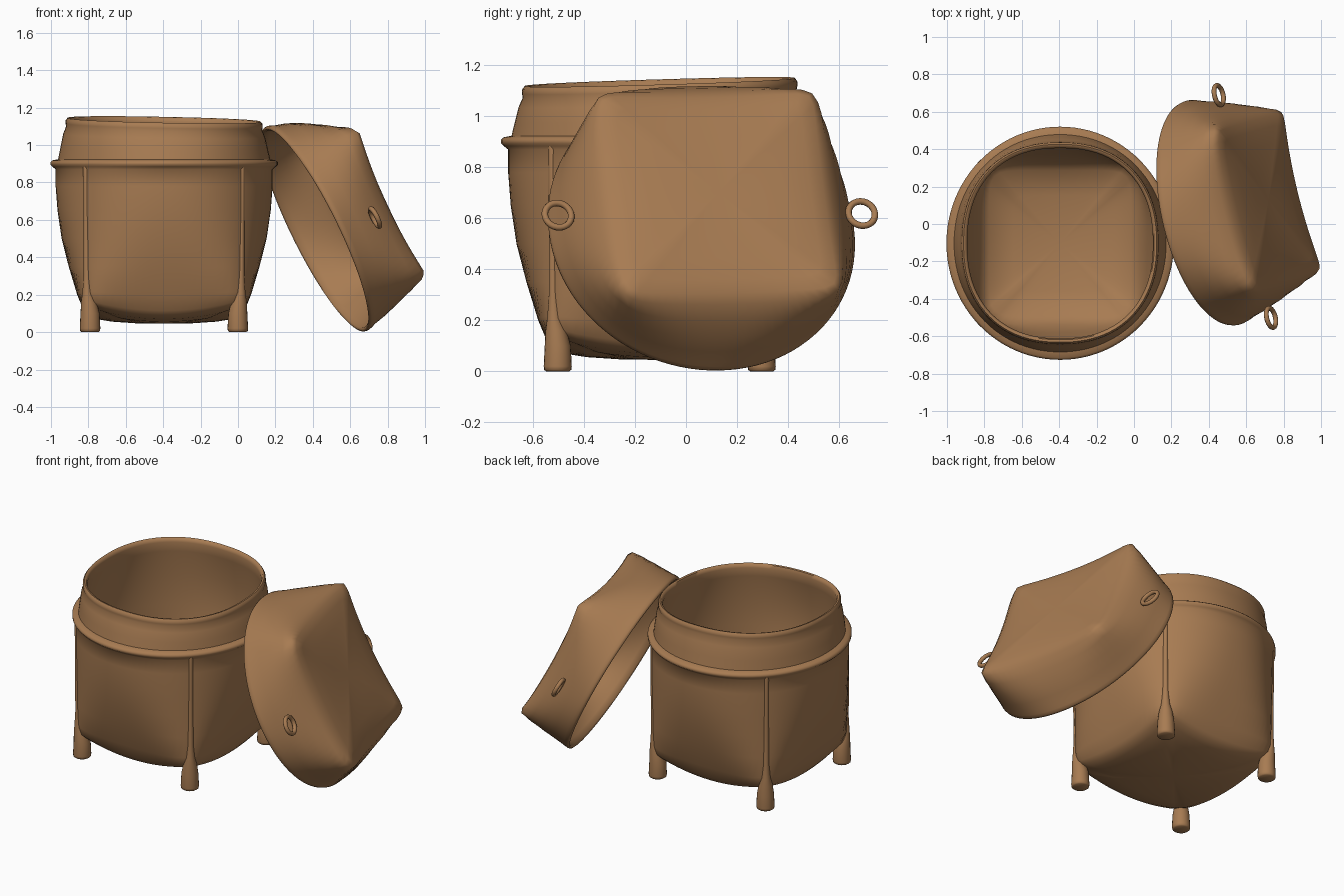
import bpy, bmesh, math
from mathutils import Matrix, Vector

if "Cube" in bpy.data.objects:
    bpy.data.objects.remove(bpy.data.objects["Cube"])

SEG = 96
tan_brown = bpy.data.materials.new("tan_brown")
tan_brown.diffuse_color = (0.39, 0.2, 0.085, 1)
tan_brown.use_nodes = True
tan_brown.node_tree.nodes["Principled BSDF"].inputs["Base Color"].default_value = tan_brown.diffuse_color


def finish(bm, name, matrix):
    bmesh.ops.recalc_face_normals(bm, faces=bm.faces)
    me = bpy.data.meshes.new(name)
    bm.to_mesh(me)
    bm.free()
    ob = bpy.data.objects.new(name, me)
    bpy.context.collection.objects.link(ob)
    me.materials.append(tan_brown)
    ob.matrix_world = matrix
    bpy.ops.object.select_all(action='DESELECT')
    ob.select_set(True)
    bpy.context.view_layer.objects.active = ob
    bpy.ops.object.shade_smooth_by_angle(angle=math.radians(60))
    return ob


def loft(levels, name, matrix, sy=1.0, tilt=None):
    """Rings of (z, side half width, corner half width, corner lift),
    blending from square to round; both ends close on the axis."""
    bm = bmesh.new()
    rings = []
    for z, a, c, lift in levels:
        if a == 0:
            rings.append([bm.verts.new((0, 0, z))])
            continue
        n = math.log(2) / math.log(a / c)
        ring = []
        for i in range(SEG):
            t = math.tau * i / SEG
            co, si = abs(math.cos(t)), abs(math.sin(t))
            r = a / (co ** n + si ** n) ** (1 / n)
            x, y = r * math.cos(t), r * math.sin(t) * sy
            zz = z + lift * (min(co, si) / max(co, si)) ** 2
            if tilt and z > 0.95:
                zz += (tilt[0] * x + tilt[1] * y) * min(1, (z - 0.95) / 0.12)
            ring.append(bm.verts.new((x, y, zz)))
        rings.append(ring)
    for p, q in zip(rings, rings[1:]):
        for i in range(SEG):
            j = (i + 1) % SEG
            if len(p) == 1:
                bm.faces.new((p[0], q[i], q[j]))
            elif len(q) == 1:
                bm.faces.new((p[i], p[j], q[0]))
            else:
                bm.faces.new((p[i], p[j], q[j], q[i]))
    return finish(bm, name, matrix)


# Basket: sagging square base, round flange and neck, hollow inside
basket_at = Matrix.Translation((-0.395, -0.103, 0))
loft([
    (0.045, 0, 0, 0), (0.047, 0.15, 0.13, 0.005), (0.056, 0.28, 0.26, 0.025),
    (0.07, 0.365, 0.352, 0.05), (0.088, 0.408, 0.396, 0.065),
    (0.115, 0.43, 0.41, 0.06), (0.2, 0.465, 0.413, 0.02), (0.35, 0.51, 0.415, 0),
    (0.5, 0.548, 0.416, 0), (0.65, 0.57, 0.418, 0), (0.78, 0.58, 0.419, 0),
    (0.87, 0.58, 0.419, 0), (0.884, 0.597, 0.424, 0), (0.895, 0.608, 0.43, 0),
    (0.908, 0.608, 0.43, 0), (0.918, 0.597, 0.422, 0), (0.924, 0.567, 0.405, 0),
    (0.98, 0.555, 0.4, 0), (1.05, 0.54, 0.393, 0), (1.09, 0.524, 0.384, 0),
    (1.106, 0.527, 0.387, 0), (1.123, 0.526, 0.386, 0), (1.135, 0.516, 0.38, 0),
    (1.132, 0.503, 0.372, 0), (1.11, 0.496, 0.367, 0), (1.05, 0.507, 0.372, 0),
    (0.9, 0.54, 0.388, 0), (0.7, 0.545, 0.39, 0), (0.5, 0.52, 0.388, 0),
    (0.3, 0.465, 0.385, 0), (0.18, 0.425, 0.378, 0.03), (0.13, 0.38, 0.35, 0.05),
    (0.095, 0.25, 0.23, 0.015), (0.08, 0, 0, 0),
], "basket", basket_at, 1.025, (-0.02, 0.03))


# Legs: stout feet that thin into a corner rib
def leg(name, x, y):
    bm = bmesh.new()
    prev = None
    n = 20
    for z, r, k in [(0, 0.045, 1), (0.006, 0.053, 1), (0.02, 0.055, 1), (0.1, 0.051, 1),
                    (0.16, 0.042, 1.015), (0.21, 0.027, 1.035), (0.3, 0.018, 1.042),
                    (0.6, 0.015, 1.05), (0.89, 0.015, 1.055)]:
        ring = [bm.verts.new((x * k + r * math.cos(math.tau * i / n),
                              y * k + r * math.sin(math.tau * i / n), z)) for i in range(n)]
        if prev:
            for i in range(n):
                j = (i + 1) % n
                bm.faces.new((prev[i], prev[j], ring[j], ring[i]))
        else:
            bm.faces.new(ring)
        prev = ring
    bm.faces.new(prev)
    finish(bm, name, basket_at)


for fb, y in (("front", -0.4), ("back", 0.4)):
    for lr, x in (("left", -0.396), ("right", 0.394)):
        leg(f"{fb}_{lr}_leg", x, y)

# Lid frame: its axis points away from the opening, leaning on the basket
axis = Vector((0.875, 0.203, 0.434)).normalized()
across = Vector((-0.235, 0.97, 0.02))
across = (across - axis * across.dot(axis)).normalized()
down = across.cross(axis)
lid_at = Matrix.Translation((0.412, 0.058, 0.549)) @ Matrix((down, across, axis)).transposed().to_4x4()

# Lid: square top with raised corners, round open rim
loft([
    (0.35, 0, 0, 0), (0.349, 0.15, 0.13, 0.003), (0.345, 0.28, 0.26, 0.008),
    (0.337, 0.37, 0.355, 0.015), (0.324, 0.425, 0.408, 0.032),
    (0.3, 0.462, 0.427, 0.04), (0.25, 0.503, 0.43, 0.03), (0.18, 0.545, 0.431, 0.01),
    (0.11, 0.576, 0.431, 0), (0.05, 0.594, 0.431, 0), (0.03, 0.604, 0.432, 0),
    (0.012, 0.609, 0.432, 0), (0, 0.606, 0.43, 0), (-0.004, 0.597, 0.424, 0),
    (0.004, 0.585, 0.416, 0), (0.04, 0.577, 0.411, 0), (0.11, 0.553, 0.41, 0),
    (0.2, 0.505, 0.409, 0.01), (0.28, 0.45, 0.405, 0.03), (0.308, 0.36, 0.345, 0.015),
    (0.322, 0.2, 0.18, 0.004), (0.325, 0, 0, 0),
], "lid", lid_at, 1.01)

# Lid loops: small rings on opposite sides
for name, cy, cx in (("back_lid_loop", 0.605, 0.03), ("front_lid_loop", -0.618, 0.01)):
    bm = bmesh.new()
    n, m = 28, 10
    v = []
    for i in range(n):
        a = math.tau * i / n
        for j in range(m):
            b = math.tau * j / m
            r = 0.053 + 0.013 * math.cos(b)
            v.append(bm.verts.new((cx + r * math.cos(a), cy + r * math.sin(a),
                                   0.195 + 0.013 * math.sin(b))))
    for i in range(n):
        for j in range(m):
            i2, j2 = (i + 1) % n, (j + 1) % m
            bm.faces.new((v[i * m + j], v[i2 * m + j], v[i2 * m + j2], v[i * m + j2]))
    finish(bm, name, lid_at)
